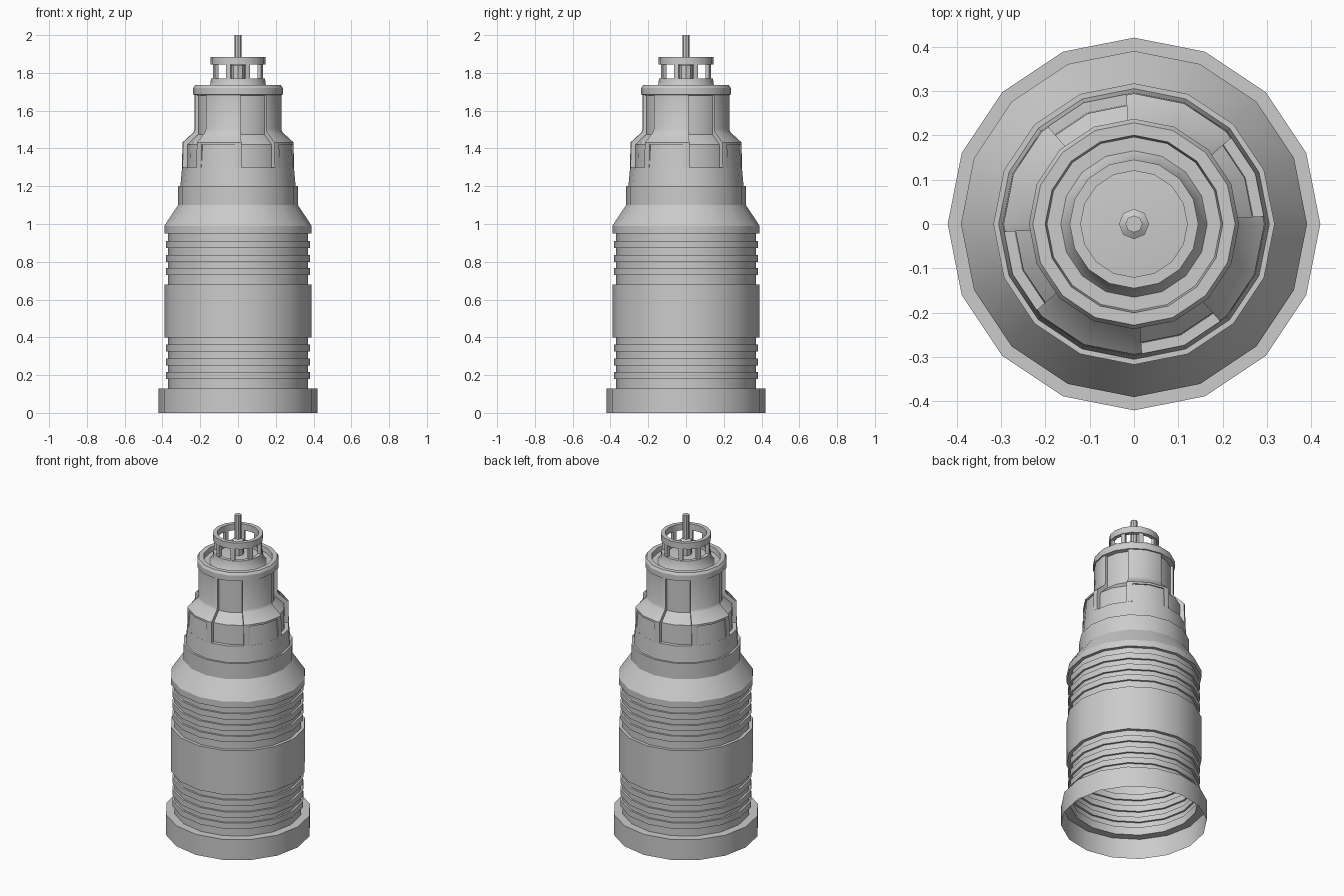
import bpy, bmesh
from math import radians, cos, sin

if "Cube" in bpy.data.objects:
    bpy.data.objects.remove(bpy.data.objects["Cube"])

SIDES = 16


def finish(bm, name, angle=30):
    bmesh.ops.recalc_face_normals(bm, faces=bm.faces)
    me = bpy.data.meshes.new(name)
    bm.to_mesh(me)
    bm.free()
    ob = bpy.data.objects.new(name, me)
    bpy.context.collection.objects.link(ob)
    bpy.ops.object.select_all(action='DESELECT')
    ob.select_set(True)
    bpy.context.view_layer.objects.active = ob
    bpy.ops.object.shade_smooth_by_angle(angle=radians(angle))
    return ob


def on_polygon(r, deg):
    # point at a given angle on the 16-sided outline whose corners have radius r
    step = 360 / SIDES
    rr = r * cos(radians(step / 2)) / cos(radians(deg % step - step / 2))
    return rr * cos(radians(deg)), rr * sin(radians(deg))


def lathe(name, profile, sides=SIDES, closed=False):
    bm = bmesh.new()
    rings = []
    for r, z in profile:
        if r == 0:
            rings.append([bm.verts.new((0, 0, z))] * sides)
        else:
            rings.append([bm.verts.new((r * cos(radians(360 * i / sides)),
                                        r * sin(radians(360 * i / sides)), z))
                          for i in range(sides)])
    pairs = list(zip(rings, rings[1:]))
    if closed:
        pairs.append((rings[-1], rings[0]))
    for a, b in pairs:
        for i in range(sides):
            j = (i + 1) % sides
            f = [a[i], a[j], b[j], b[i]]
            bm.faces.new(list(dict.fromkeys(f)))
    return finish(bm, name)


def sectors(name, profile, a0, a1, repeat=4):
    # solid wedge of a closed profile between two angles, repeated around z
    bm = bmesh.new()
    inner = [k * 22.5 for k in range(-16, 17) if a0 < k * 22.5 < a1]
    for n in range(repeat):
        cols = []
        for a in [a0] + inner + [a1]:
            d = a + n * 360 / repeat
            cols.append([bm.verts.new((*on_polygon(r, d), z)) for r, z in profile])
        m = len(profile)
        for c, d in zip(cols, cols[1:]):
            for i in range(m):
                bm.faces.new((c[i], c[(i + 1) % m], d[(i + 1) % m], d[i]))
        bm.faces.new(cols[0])
        bm.faces.new(cols[-1])
    return finish(bm, name)


def ribs(z0, z1, starts, height=0.037, r_in=0.37, r_out=0.382):
    pts = [(r_in, z0)]
    for z in starts:
        pts += [(r_in, z), (r_out, z), (r_out, z + height), (r_in, z + height)]
    return pts + [(r_in, z1)]


# Main shell: skirt, ribbed bands, shoulder, recessed tiers and deck
shell = [(0.42, 0), (0.42, 0.13)]
shell += ribs(0.13, 0.40, (0.18, 0.25, 0.325))
shell += [(0.39, 0.40), (0.39, 0.68)]
shell += ribs(0.68, 0.95, (0.73, 0.80, 0.873))
shell += [(0.39, 0.95), (0.39, 0.99), (0.317, 1.10), (0.317, 1.20),
          (0.305, 1.20), (0.296, 1.30), (0.272, 1.30), (0.270, 1.42),
          (0.213, 1.475), (0.213, 1.68), (0.237, 1.685), (0.237, 1.72),
          (0.228, 1.735), (0.20, 1.735), (0.196, 1.705), (0.165, 1.705),
          (0.148, 1.73), (0.143, 1.77), (0.12, 1.77), (0.12, 1.745), (0, 1.755)]
lathe("tower_shell", shell)

# Raised armour sectors, their lower fill panels and hanging legs
A0, A1 = -48.5, 3.5
sectors("raised_panels", [(0.20, 1.42), (0.294, 1.42), (0.294, 1.432),
                          (0.236, 1.485), (0.230, 1.50), (0.230, 1.69),
                          (0.20, 1.69)], A0, A1)
sectors("fill_panels", [(0.25, 1.30), (0.2955, 1.30), (0.286, 1.42), (0.25, 1.42)],
        A0 + 0.5, A1 - 0.5)
leg = [(0.25, 1.30), (0.297, 1.30), (0.294, 1.42), (0.25, 1.42)]
sectors("leg_left", leg, A0, A0 + 7)
sectors("leg_right", leg, A1 - 7, A1)

# Lantern: open top ring on eight posts
lathe("lantern_ring", [(0.145, 1.845), (0.145, 1.885), (0.12, 1.885), (0.12, 1.845)],
      closed=True)
sectors("lantern_posts", [(0.12, 1.765), (0.14, 1.765), (0.14, 1.85), (0.12, 1.85)],
        17, 28, repeat=8)

# Antenna with a thicker foot
lathe("antenna", [(0.034, 1.745), (0.034, 1.84), (0.019, 1.85), (0.019, 2.0), (0, 2.0)],
      sides=8)
